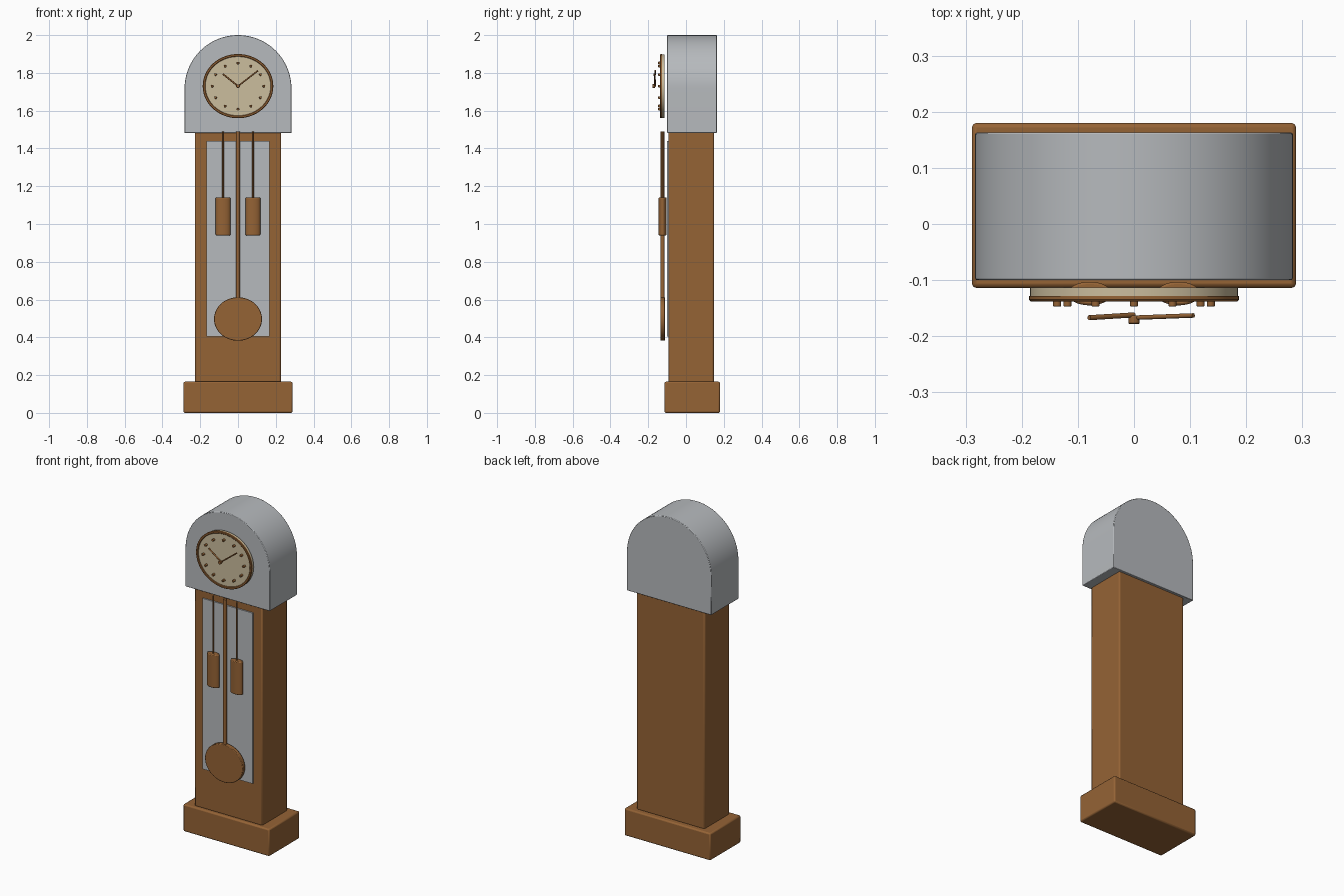
import bpy, bmesh, math
from mathutils import Vector

default = bpy.data.objects.get("Cube")
if default:
    bpy.data.objects.remove(default, do_unlink=True)


def material(name, color):
    m = bpy.data.materials.new(name)
    m.use_nodes = True
    m.diffuse_color = (*color, 1)
    bsdf = next(n for n in m.node_tree.nodes if n.type == 'BSDF_PRINCIPLED')
    bsdf.inputs["Base Color"].default_value = (*color, 1)
    return m


WOOD = material("brown wood", (0.30, 0.125, 0.036))
GREY = material("pale grey", (0.47, 0.49, 0.51))
CREAM = material("cream", (0.60, 0.51, 0.34))


def finish(name, bm, mat, bevel=0.0):
    """Turn a bmesh into a shaded object with an optional rounded edge."""
    bmesh.ops.recalc_face_normals(bm, faces=bm.faces)
    mesh = bpy.data.meshes.new(name)
    bm.to_mesh(mesh)
    bm.free()
    mesh.materials.append(mat)
    ob = bpy.data.objects.new(name, mesh)
    bpy.context.collection.objects.link(ob)
    if bevel:
        mod = ob.modifiers.new("rounded edges", 'BEVEL')
        mod.width, mod.segments, mod.limit_method = bevel, 2, 'ANGLE'
    bpy.ops.object.select_all(action='DESELECT')
    ob.select_set(True)
    bpy.context.view_layer.objects.active = ob
    bpy.ops.object.shade_smooth_by_angle(angle=math.radians(35))
    return ob


def box(name, lo, hi, mat, bevel=0.0):
    bm = bmesh.new()
    bmesh.ops.create_cube(bm, size=1)
    lo, hi = Vector(lo), Vector(hi)
    for v in bm.verts:
        v.co = (lo + hi) / 2 + v.co * (hi - lo)
    return finish(name, bm, mat, bevel)


def extrude_profile(name, points, y0, y1, mat, bevel=0.0):
    """Extrude an (x, z) outline along y."""
    bm = bmesh.new()
    face = bm.faces.new([bm.verts.new((x, y0, z)) for x, z in points])
    new = bmesh.ops.extrude_face_region(bm, geom=[face])["geom"]
    moved = [g for g in new if isinstance(g, bmesh.types.BMVert)]
    bmesh.ops.translate(bm, verts=moved, vec=(0, y1 - y0, 0))
    return finish(name, bm, mat, bevel)


def ellipse(cx, cz, rx, rz, n=64, start=0.0, sweep=2 * math.pi):
    return [(cx + rx * math.cos(start + sweep * i / n),
             cz + rz * math.sin(start + sweep * i / n)) for i in range(n)]


def rod(name, a, b, r, mat, squash=1.0, bevel=0.0, sides=16):
    """Cylinder between two points; squash flattens it along y."""
    a, b = Vector(a), Vector(b)
    bm = bmesh.new()
    bmesh.ops.create_cone(bm, cap_ends=True, segments=sides, radius1=r,
                          radius2=r, depth=(b - a).length)
    turn = (b - a).to_track_quat('Z', 'Y')
    for v in bm.verts:
        p = turn @ v.co
        p.y *= squash
        v.co = p + (a + b) / 2
    return finish(name, bm, mat, bevel)


# Case: plinth, trunk, arched hood and front panel
box("plinth", (-0.289, -0.114, 0), (0.289, 0.18, 0.165), WOOD, 0.008)
box("trunk", (-0.228, -0.092, 0.16), (0.228, 0.148, 1.49), WOOD, 0.008)
arch = ellipse(0, 1.717, 0.283, 0.283, 64, 0, math.pi) + [(-0.283, 1.717)]
extrude_profile("hood", arch + [(-0.283, 1.482), (0.283, 1.482)],
                -0.1, 0.163, GREY, 0.003)
box("trunk_panel", (-0.168, -0.1, 0.405), (0.168, -0.09, 1.44), GREY)

# Dial with its rim
CZ = 1.73
extrude_profile("dial", ellipse(0, CZ, 0.185, 0.168), -0.131, -0.113, CREAM)
bm = bmesh.new()
section = [(0.173, -0.128), (0.173, -0.135), (0.176, -0.138),
           (0.184, -0.138), (0.187, -0.135), (0.187, -0.128)]
loops = [[bm.verts.new((x, y, z))
          for x, z in ellipse(0, CZ, r, r - 0.017)] for r, y in section]
for k, loop in enumerate(loops):
    after = loops[(k + 1) % len(loops)]
    for i in range(len(loop)):
        j = (i + 1) % len(loop)
        bm.faces.new((loop[i], loop[j], after[j], after[i]))
finish("dial_rim", bm, WOOD)

# Hour markers
for i, (x, z) in enumerate(ellipse(0, CZ, 0.137, 0.122, 12)):
    rod(f"hour_marker_{i + 1}", (x, -0.129, z), (x, -0.147, z), 0.007, WOOD,
        bevel=0.0015)

# Hands
rod("hour_hand", (0, -0.162, CZ), (-0.08, -0.167, CZ + 0.064), 0.0045, WOOD)
rod("minute_hand", (0, -0.167, CZ), (0.106, -0.163, CZ + 0.082), 0.004, WOOD)
rod("hand_hub", (0, -0.163, CZ), (0, -0.178, CZ), 0.01, WOOD, bevel=0.002)

# Pendulum
Y = -0.124
rod("pendulum_rod", (0, Y, 0.6), (0, Y, 1.49), 0.0105, WOOD)
extrude_profile("pendulum_bob", ellipse(0, 0.497, 0.127, 0.115),
                Y - 0.012, Y + 0.012, WOOD, 0.003)

# Hanging weights
for side, x in (("left", 0.079), ("right", -0.079)):
    rod(f"{side}_weight", (x, Y, 0.94), (x, Y, 1.14), 0.039, WOOD,
        squash=0.54, bevel=0.004, sides=32)
    rod(f"{side}_weight_cord", (x, Y, 1.13), (x, Y, 1.49), 0.0045, WOOD)
